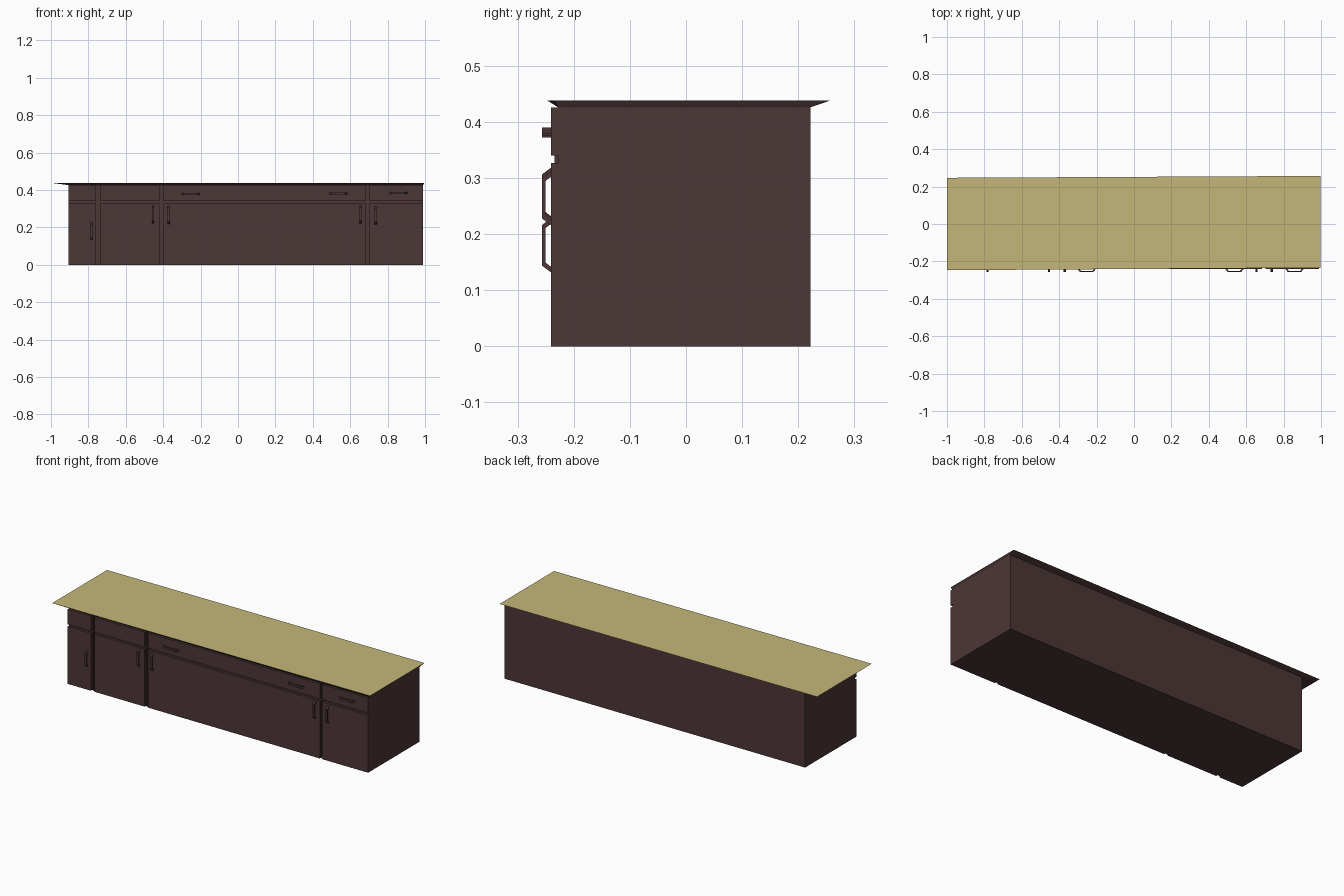
import bpy, bmesh
from mathutils import Vector

cube = bpy.data.objects.get("Cube")
if cube:
    bpy.data.objects.remove(cube, do_unlink=True)


def material(name, rgb):
    m = bpy.data.materials.new(name)
    m.use_nodes = True
    m.diffuse_color = (*rgb, 1)
    m.node_tree.nodes["Principled BSDF"].inputs["Base Color"].default_value = (*rgb, 1)
    return m


WOOD = material("dark brown wood", (0.073, 0.038, 0.038))
TOP = material("tan worktop", (0.56, 0.47, 0.19))


def finish(name, bm, *mats):
    bmesh.ops.recalc_face_normals(bm, faces=bm.faces)
    mesh = bpy.data.meshes.new(name)
    bm.to_mesh(mesh)
    bm.free()
    for m in mats:
        mesh.materials.append(m)
    obj = bpy.data.objects.new(name, mesh)
    bpy.context.collection.objects.link(obj)
    return obj


def box(name, x0, x1, y0, y1, z0, z1):
    bm = bmesh.new()
    bmesh.ops.create_cube(bm, size=1)
    for v in bm.verts:
        v.co = Vector((x1 if v.co.x > 0 else x0,
                       y1 if v.co.y > 0 else y0,
                       z1 if v.co.z > 0 else z0))
    return finish(name, bm, WOOD)


LEFT, RIGHT, FRONT, BACK = -0.907, 0.99, -0.241, 0.222
RECESS, RIM, HEIGHT = -0.228, 0.426, 0.438

# Carcass, seen in the gaps between the fronts
box("carcass", LEFT, RIGHT, RECESS, BACK, 0, RIM)

# Door and drawer fronts
columns = [(LEFT, -0.76), (-0.737, -0.42), (-0.4, 0.685), (0.703, RIGHT)]
for i, (x0, x1) in enumerate(columns):
    box(f"door_front_{i + 1}", x0, x1, FRONT, RECESS, 0, 0.327)
    box(f"drawer_front_{i + 1}", x0, x1, FRONT, RECESS, 0.34, RIM)

# Narrow strips standing inside the vertical gaps
for i, x in enumerate((-0.749, -0.41, 0.694)):
    box(f"gap_strip_{i + 1}", x - 0.004, x + 0.004, -0.234, RECESS, 0, RIM)

# Worktop: slightly skewed slab with an undercut edge
bm = bmesh.new()
upper = [bm.verts.new((x, y, HEIGHT)) for x, y in
         ((-1, -0.247), (0.997, -0.234), (0.997, 0.257), (-1, 0.247))]
lower = [bm.verts.new((x, y, RIM)) for x, y in
         ((LEFT, RECESS), (RIGHT, RECESS), (RIGHT, BACK), (LEFT, BACK))]
bm.faces.new(upper)
bm.faces.new(lower[::-1])
for i in range(4):
    j = (i + 1) % 4
    bm.faces.new((upper[j], upper[i], lower[i], lower[j])).material_index = 1
bm.faces[:]
finish("worktop", bm, TOP, WOOD)


# Bracket handle: flat bar on two sloping legs
def handle(name, x, z, upright):
    half, wide = 0.048, 0.006
    outline = [(-half, 0), (-0.036, 0.016), (0.036, 0.016), (half, 0),
               (0.038, 0), (0.031, 0.009), (-0.031, 0.009), (-0.038, 0)]
    bm = bmesh.new()
    rings = []
    for w in (-wide, wide):
        rings.append([bm.verts.new((x + w, FRONT - d, z + u) if upright
                                   else (x + u, FRONT - d, z + w))
                      for u, d in outline])
    a, b = rings
    for i in range(8):
        j = (i + 1) % 8
        bm.faces.new((a[i], a[j], b[j], b[i]))
    for ring in rings:
        for q in ((0, 1, 6, 7), (1, 2, 5, 6), (2, 3, 4, 5)):
            bm.faces.new([ring[k] for k in q])
    finish(name, bm, WOOD)


for i, (x, z) in enumerate([(-0.783, 0.18), (-0.455, 0.27), (-0.37, 0.267),
                            (0.655, 0.269), (0.737, 0.264)]):
    handle(f"door_handle_{i + 1}", x, z, True)
for i, (x, z) in enumerate([(-0.253, 0.378), (0.537, 0.381), (0.858, 0.384)]):
    handle(f"drawer_handle_{i + 1}", x, z, False)
